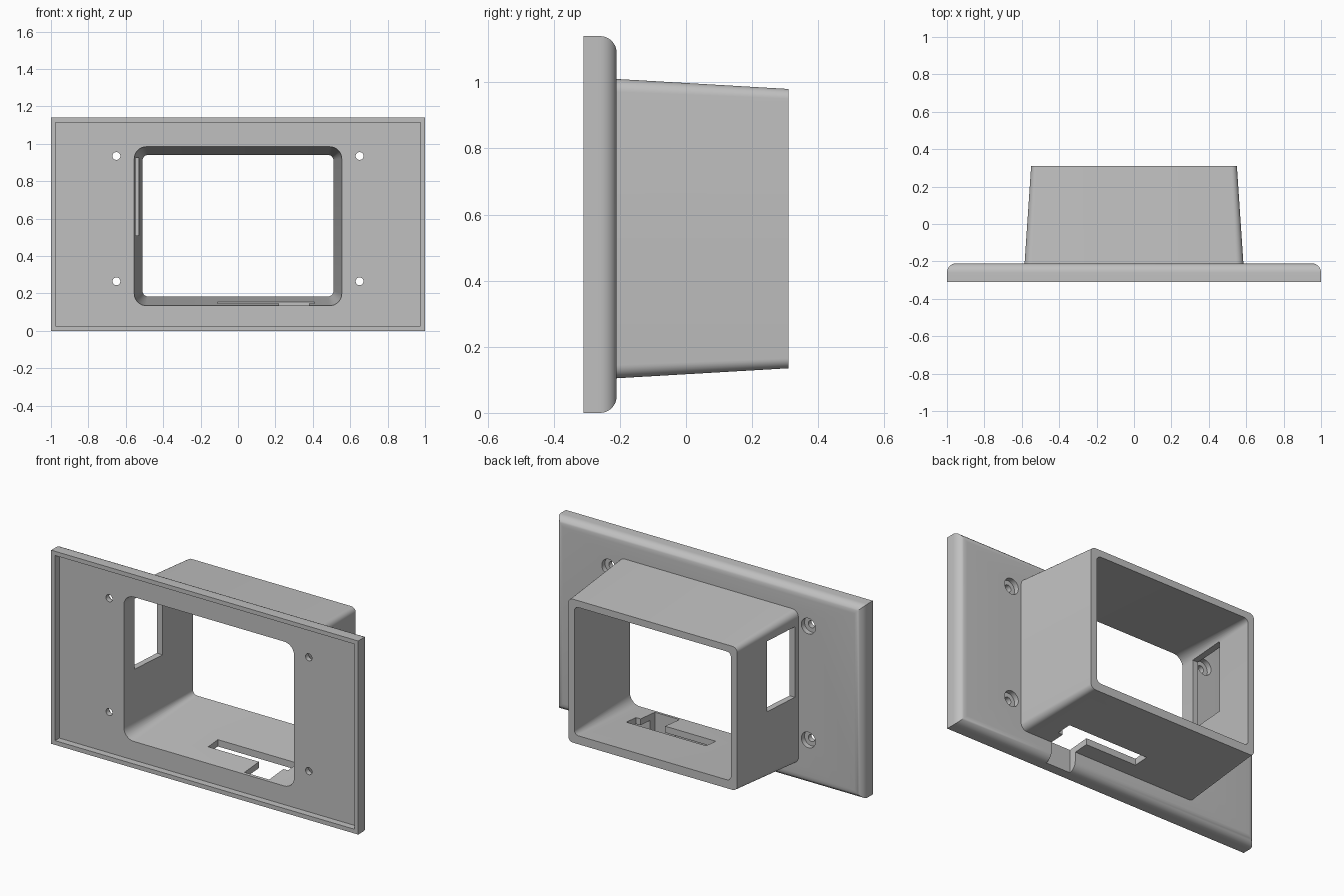
import bpy, bmesh, math
from mathutils import Matrix, Vector

if "Cube" in bpy.data.objects:
    bpy.data.objects.remove(bpy.data.objects["Cube"])

grey = bpy.data.materials.new("plain_grey")
grey.use_nodes = True
grey.diffuse_color = (0.53, 0.53, 0.53, 1)
grey.node_tree.nodes["Principled BSDF"].inputs["Base Color"].default_value = grey.diffuse_color


def finish(name, bm):
    bmesh.ops.recalc_face_normals(bm, faces=bm.faces)
    mesh = bpy.data.meshes.new(name)
    bm.to_mesh(mesh)
    bm.free()
    mesh.materials.append(grey)
    obj = bpy.data.objects.new(name, mesh)
    bpy.context.collection.objects.link(obj)
    return obj


def block(name, x, y, z, back_round=0):
    """Box from (min, max) ranges, with optional rounding of its back edges."""
    bm = bmesh.new()
    bmesh.ops.create_cube(bm, size=1)
    for v in bm.verts:
        v.co = Vector(r[1] if c > 0 else r[0] for c, r in zip(v.co, (x, y, z)))
    if back_round:
        edges = [e for e in bm.edges if all(v.co.y > y[1] - 1e-5 for v in e.verts)]
        bmesh.ops.bevel(bm, geom=edges, offset=back_round, segments=8,
                        profile=0.5, affect='EDGES')
    return finish(name, bm)


def rounded_loop(bm, y, half, low, high, radius, steps=8):
    """Ring of vertices around a rounded rectangle at depth y."""
    ring = []
    corners = ((half, high), (-half, high), (-half, low), (half, low))
    signs = ((-1, -1), (1, -1), (1, 1), (-1, 1))
    for q, ((x, z), (sx, sz)) in enumerate(zip(corners, signs)):
        for i in range(steps + 1):
            a = math.pi / 2 * (q + i / steps)
            ring.append(bm.verts.new((x + sx * radius + radius * math.cos(a), y,
                                      z + sz * radius + radius * math.sin(a))))
    return ring


def loft(name, front, back):
    """Tapered solid between two rounded rectangles."""
    bm = bmesh.new()
    a, b = rounded_loop(bm, *front), rounded_loop(bm, *back)
    bm.faces.new(a)
    bm.faces.new(b)
    for i in range(len(a)):
        j = (i + 1) % len(a)
        bm.faces.new((a[i], a[j], b[j], b[i]))
    return finish(name, bm)


def rod(name, x, z, radius, y0, y1):
    """Cylinder along the depth axis."""
    bm = bmesh.new()
    place = Matrix.Translation((x, (y0 + y1) / 2, z)) @ Matrix.Rotation(math.pi / 2, 4, 'X')
    bmesh.ops.create_cone(bm, cap_ends=True, segments=32, radius1=radius,
                          radius2=radius, depth=y1 - y0, matrix=place)
    return finish(name, bm)


def combine(target, tool, operation):
    mod = target.modifiers.new(tool.name, 'BOOLEAN')
    mod.operation, mod.solver, mod.object = operation, 'EXACT', tool
    bpy.context.view_layer.objects.active = target
    bpy.ops.object.modifier_apply(modifier=mod.name)
    bpy.data.objects.remove(tool)


# Mounting plate with rounded back edges and a shallow front recess
frame = block("mounting_plate_with_sleeve", (-1, 1), (-0.31, -0.21), (0, 1.14), 0.05)
combine(frame, block("front_recess", (-0.975, 0.975), (-0.4, -0.27), (0.025, 1.115)),
        'DIFFERENCE')

# Tapered sleeve behind the plate, open right through
combine(frame, loft("sleeve", (-0.24, 0.587, 0.103, 1.012, 0.04),
                    (0.31, 0.55, 0.135, 0.98, 0.03)), 'UNION')
combine(frame, loft("sleeve_opening", (-0.35, 0.561, 0.128, 0.991, 0.07),
                    (0.35, 0.507, 0.188, 0.937, 0.025)), 'DIFFERENCE')

# Counterbored screw holes
for x in (-0.65, 0.65):
    for z in (0.265, 0.935):
        combine(frame, rod("screw_hole", x, z, 0.021, -0.4, -0.1), 'DIFFERENCE')
        combine(frame, rod("counterbore", x, z, 0.046, -0.24, -0.1), 'DIFFERENCE')

# Side window, floor slot, and the notch running down the plate back
combine(frame, block("side_window", (-0.7, -0.45), (-0.18, 0.055), (0.51, 0.925)), 'DIFFERENCE')
combine(frame, block("floor_slot", (-0.11, 0.41), (-0.12, -0.03), (0.05, 0.25)), 'DIFFERENCE')
combine(frame, block("floor_notch", (0.22, 0.38), (-0.253, -0.1), (-0.05, 0.25)), 'DIFFERENCE')

bpy.ops.object.select_all(action='DESELECT')
frame.select_set(True)
bpy.context.view_layer.objects.active = frame
bpy.ops.object.shade_smooth_by_angle(angle=math.radians(30))
